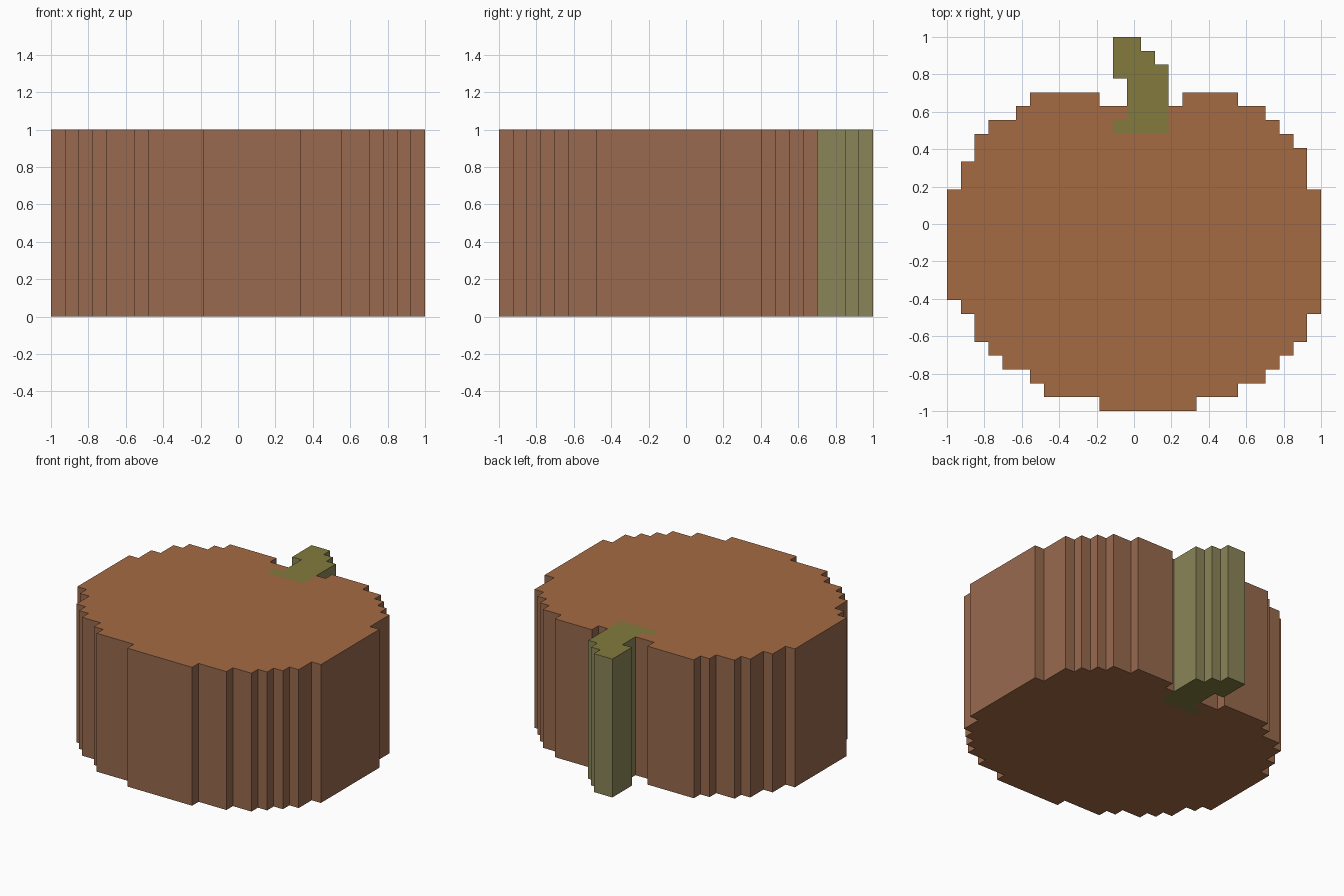
import bpy
import bmesh

if "Cube" in bpy.data.objects:
    bpy.data.objects.remove(bpy.data.objects["Cube"])

CELL = 2 / 27      # the outline follows a 27 x 27 pixel grid
HEIGHT = 1.0


def srgb(r, g, b):
    def lin(c):
        c /= 255
        return c / 12.92 if c <= 0.04045 else ((c + 0.055) / 1.055) ** 2.4
    return (lin(r), lin(g), lin(b), 1.0)


def material(name, rgb):
    m = bpy.data.materials.new(name)
    m.diffuse_color = srgb(*rgb)
    m.use_nodes = True
    m.node_tree.nodes["Principled BSDF"].inputs["Base Color"].default_value = m.diffuse_color
    return m


def extrude_outline(name, cells, cap_mat, side_mat):
    """Extrude a counter-clockwise grid outline; caps and walls differ in colour."""
    bm = bmesh.new()
    base = [bm.verts.new((x * CELL - 1, y * CELL - 1, 0)) for x, y in cells]
    top = [bm.verts.new((v.co.x, v.co.y, HEIGHT)) for v in base]
    bm.faces.new(base[::-1])
    bm.faces.new(top)
    n = len(base)
    for i in range(n):
        j = (i + 1) % n
        wall = bm.faces.new((base[i], base[j], top[j], top[i]))
        wall.material_index = 1
    mesh = bpy.data.meshes.new(name)
    bm.to_mesh(mesh)
    bm.free()
    mesh.materials.append(cap_mat)
    mesh.materials.append(side_mat)
    obj = bpy.data.objects.new(name, mesh)
    bpy.context.collection.objects.link(obj)
    return obj


def stair(steps):
    """Stepped edge from (column, first row, end row) runs."""
    return [p for x, y0, y1 in steps for p in ((x, y0), (x, y1))]


orange_top = material("pumpkin_orange_cap", (165, 107, 68))
orange_side = material("pumpkin_orange_side", (152, 106, 78))
green_top = material("stem_green_cap", (131, 122, 60))
green_side = material("stem_green_side", (139, 133, 88))

# Pumpkin body: stepped right edge going up, stem socket, left edge going down
right_edge = stair([(18, 0, 1), (21, 1, 2), (23, 2, 3), (24, 3, 4), (25, 4, 5),
                    (26, 5, 7), (27, 7, 16), (26, 16, 19), (25, 19, 20),
                    (24, 20, 21), (23, 21, 22), (21, 22, 23)])
socket = [(17, 23), (17, 22), (16, 22), (16, 20), (12, 20), (12, 21),
          (13, 21), (13, 22), (11, 22), (11, 23)]
left_edge = stair([(11, 0, 1), (7, 1, 2), (6, 2, 3), (4, 3, 4), (3, 4, 5),
                   (2, 5, 7), (1, 7, 8), (0, 8, 16), (1, 16, 18),
                   (2, 18, 20), (3, 20, 21), (5, 21, 22), (6, 22, 23)])
extrude_outline("pumpkin_body", right_edge + socket + left_edge[::-1],
                orange_top, orange_side)

# Crooked stem, set into the socket
stem_right = stair([(16, 20, 25), (15, 25, 26), (14, 26, 27)])
stem_left = stair([(12, 20, 21), (13, 21, 24), (12, 24, 27)])
extrude_outline("stem", stem_right + stem_left[::-1], green_top, green_side)
